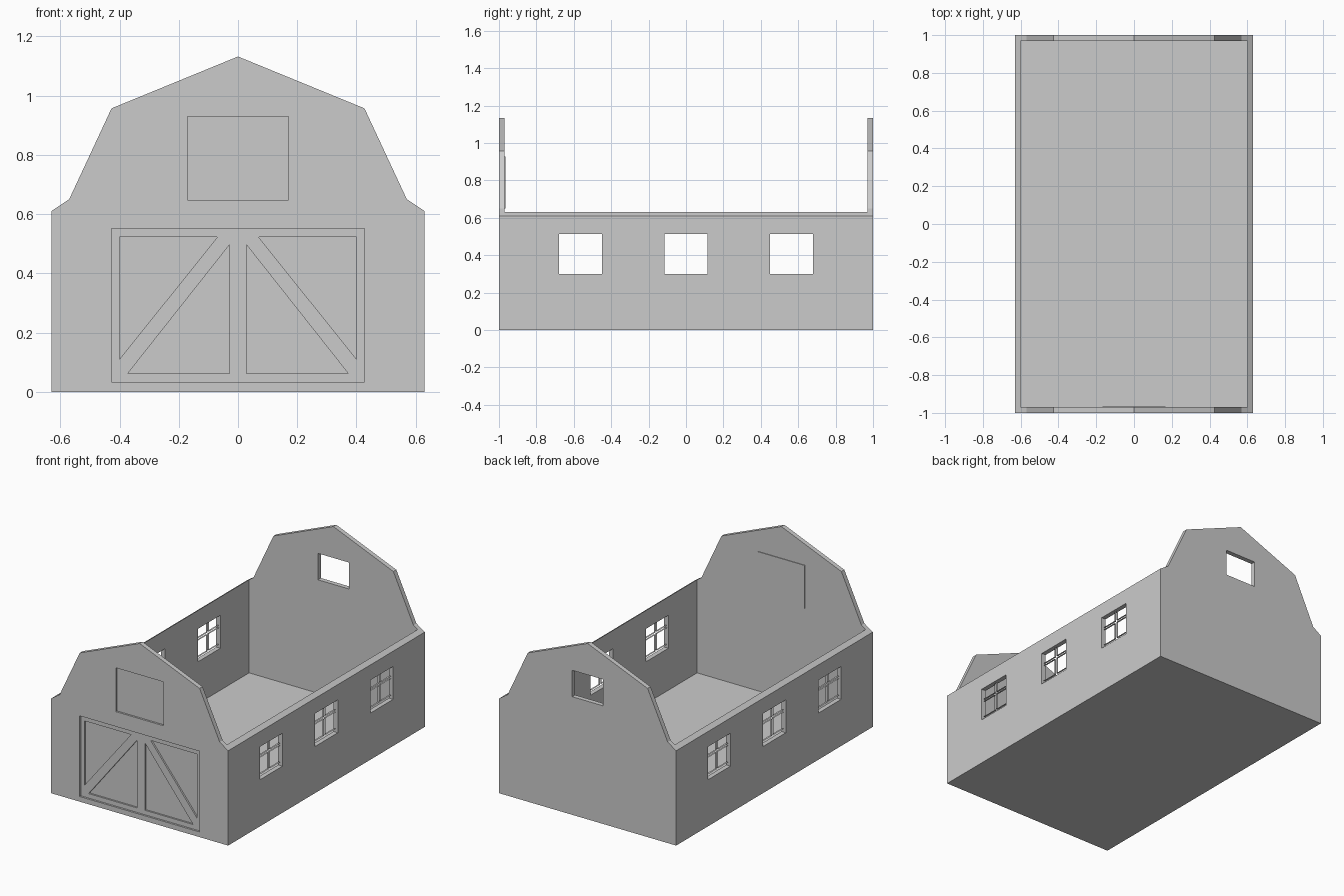
import bpy, bmesh
from mathutils import Vector

if "Cube" in bpy.data.objects:
    bpy.data.objects.remove(bpy.data.objects["Cube"])

W, L, T = 0.63, 1.0, 0.03   # half width, half length, wall thickness


def prism(name, pts, axis, a, b, caps=True):
    """Extrude a 2D outline along x or y from a to b."""
    def place(p, d):
        return Vector((d, p[0], p[1])) if axis == 'x' else Vector((p[0], d, p[1]))
    bm = bmesh.new()
    lo = [bm.verts.new(place(p, a)) for p in pts]
    hi = [bm.verts.new(place(p, b)) for p in pts]
    n = len(pts)
    for i in range(n):
        j = (i + 1) % n
        bm.faces.new((lo[i], lo[j], hi[j], hi[i]))
    if caps:
        bm.faces.new(lo)
        bm.faces.new(hi)
    bmesh.ops.recalc_face_normals(bm, faces=bm.faces[:])
    me = bpy.data.meshes.new(name)
    bm.to_mesh(me)
    bm.free()
    ob = bpy.data.objects.new(name, me)
    bpy.context.scene.collection.objects.link(ob)
    return ob


def rect(u0, u1, v0, v1):
    return [(u0, v0), (u1, v0), (u1, v1), (u0, v1)]


def cut(ob, cutter):
    cutter.hide_render = True
    m = ob.modifiers.new("cut", 'BOOLEAN')
    m.operation, m.solver, m.object = 'DIFFERENCE', 'EXACT', cutter
    dg = bpy.context.evaluated_depsgraph_get()
    me = bpy.data.meshes.new_from_object(ob.evaluated_get(dg))
    ob.modifiers.clear()
    ob.data = me
    bpy.data.objects.remove(cutter)


# gambrel end walls
half = [(W, 0), (W, 0.61), (0.57, 0.65), (0.427, 0.957)]
gable = half + [(0, 1.132)] + [(-x, z) for x, z in reversed(half)]
front = prism("front_wall", gable, 'y', -L, -L + T)
back = prism("back_wall", gable, 'y', L - T, L)

# back loft window
cut(back, prism("cutter", rect(-0.11, 0.11, 0.76, 0.93), 'y', 0.9, 1.1))

# barn door recess, then deeper triangular panels around the diagonal braces
cut(front, prism("cutter", rect(-0.427, 0.427, 0.033, 0.552), 'y', -1.1, -0.988))
for s in (-1, 1):
    for tri in ([(0.4, 0.11), (0.4, 0.522), (0.07, 0.522)],
                [(0.372, 0.062), (0.028, 0.062), (0.028, 0.497)]):
        cut(front, prism("cutter", [(s * x, z) for x, z in tri], 'y', -1.1, -0.977))

# loft door: shallow recess outside, thin panel inside
cut(front, prism("cutter", rect(-0.17, 0.17, 0.648, 0.93), 'y', -1.1, -0.988))
prism("loft_door_panel", rect(-0.168, 0.168, 0.65, 0.928), 'y', -L + T, -L + T + 0.004)

# floor
prism("floor", rect(-W + T, W - T, 0, T), 'y', -L + T, L - T)

# side walls with three windows each
for s, side in ((-1, "left"), (1, "right")):
    prof = [(W, 0), (W, 0.61), (W - T, 0.63), (W - T, 0)]
    wall = prism(side + "_wall", [(s * x, z) for x, z in prof], 'y', -L + T, L - T)
    for c in (-0.563, 0, 0.563):
        cut(wall, prism("cutter", rect(c - 0.115, c + 0.115, 0.30, 0.512),
                        'x', s * 0.5, s * 0.7))
        # open pane surrounds
        for u in (-0.11, 0.008):
            for v0, v1 in ((0.325, 0.432), (0.447, 0.51)):
                prism("window_pane_frame", rect(c + u, c + u + 0.102, v0, v1),
                      'x', s * 0.606, s * 0.618, caps=False)
